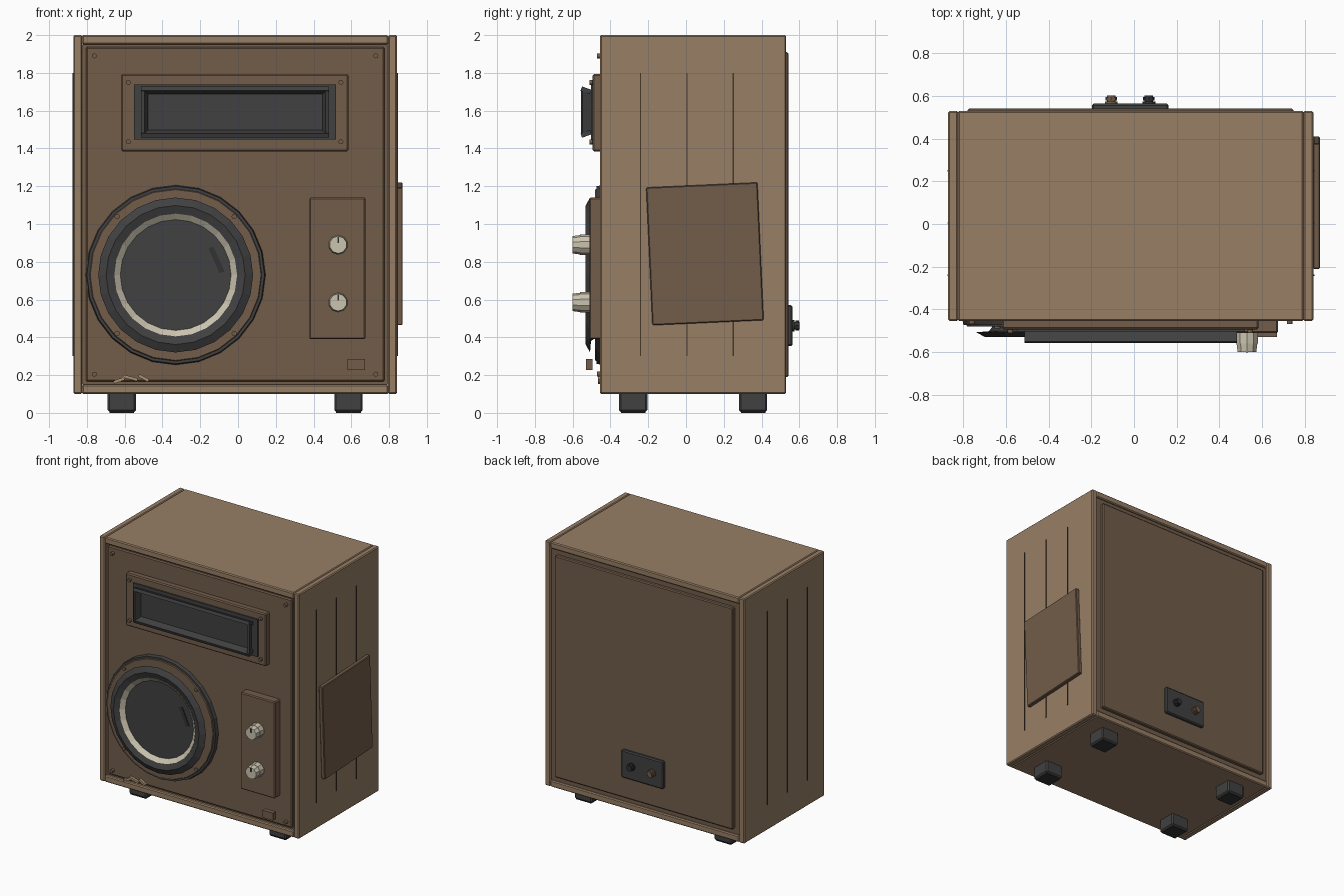
import bpy, bmesh, math
from mathutils import Matrix

if "Cube" in bpy.data.objects:
    bpy.data.objects.remove(bpy.data.objects["Cube"])


def material(name, r, g, b):
    m = bpy.data.materials.new(name)
    m.use_nodes = True
    m.diffuse_color = (r, g, b, 1)
    m.node_tree.nodes["Principled BSDF"].inputs["Base Color"].default_value = (r, g, b, 1)
    return m


WOOD = material("light wood", .31, .21, .13)
BROWN = material("brown panel", .168, .108, .068)
DARK = material("charcoal", .052, .052, .054)
RUBBER = material("black rubber", .032, .032, .034)
CREAM = material("cream", .60, .55, .43)
GROOVE = material("dark groove", .06, .038, .024)
CHIP = material("bare wood chip", .40, .28, .17)


def finish(name, bm, mat):
    bmesh.ops.recalc_face_normals(bm, faces=bm.faces)
    me = bpy.data.meshes.new(name)
    bm.to_mesh(me)
    bm.free()
    ob = bpy.data.objects.new(name, me)
    bpy.context.collection.objects.link(ob)
    me.materials.append(mat)
    return ob


def bevel(ob, width):
    mod = ob.modifiers.new("bevel", "BEVEL")
    mod.width = width
    mod.segments = 1


def box(name, mat, x, y, z, edge=0, rot=None):
    """Box spanning three (low, high) ranges, optionally turned about its centre."""
    bm = bmesh.new()
    bmesh.ops.create_cube(bm, size=1)
    size = [b - a for a, b in (x, y, z)]
    bmesh.ops.scale(bm, vec=size, verts=bm.verts)
    ob = finish(name, bm, mat)
    ob.location = [(a + b) / 2 for a, b in (x, y, z)]
    if rot:
        ob.rotation_euler = rot
    if edge:
        bevel(ob, edge)
    return ob


def peg(name, mat, x, z, r, y0, y1, sides=12, r_front=None):
    """Cylinder lying along y."""
    bm = bmesh.new()
    bmesh.ops.create_cone(bm, cap_ends=True, segments=sides, radius1=r,
                          radius2=r_front or r, depth=abs(y1 - y0),
                          matrix=Matrix.Rotation(math.pi / 2, 4, "X"))
    ob = finish(name, bm, mat)
    ob.location = (x, (y0 + y1) / 2, z)
    return ob


def lathe(name, mat, x, z, profile, sides=24):
    """Closed (radius, y) profile turned around the y axis."""
    bm = bmesh.new()
    rings = []
    for i in range(sides):
        a = math.tau * i / sides
        rings.append([bm.verts.new((r * math.sin(a), y, r * math.cos(a))) for r, y in profile])
    n = len(profile)
    for i in range(sides):
        p, q = rings[i], rings[(i + 1) % sides]
        for j in range(n):
            k = (j + 1) % n
            bm.faces.new((p[j], p[k], q[k], q[j]))
    ob = finish(name, bm, mat)
    ob.location = (x, 0, z)
    return ob


# Cabinet boards
DEPTH = (-.455, .53)
box("left_board", WOOD, (.795, .842), DEPTH, (.1, 2), .007)
box("right_board", WOOD, (-.872, -.825), DEPTH, (.1, 2), .007)
box("top_board", WOOD, (-.826, .796), DEPTH, (1.95, 2), .007)
box("bottom_board", WOOD, (-.826, .796), DEPTH, (.1, .15), .007)
box("cabinet_core", BROWN, (-.826, .796), (-.43, .515), (.15, 1.95))
box("front_baffle", BROWN, (-.806, .776), (-.447, -.42), (.165, 1.938), .008)
box("back_panel", BROWN, (-.78, .748), (.5, .542), (.19, 1.91), .007)

# Feet
for x in (-.615, .585):
    for y in (-.28, .355):
        box("foot", DARK, (x - .075, x + .075), (y - .075, y + .075), (.005, .11), .01)
        box("foot_pad", RUBBER, (x - .065, x + .065), (y - .065, y + .065), (0, .006))

# Side grooves
for side, x in (("left", .842), ("right", -.872)):
    for y in (-.24, .005, .25):
        box(side + "_groove", GROOVE, (x - .004, x + .004), (y - .003, y + .003), (.3, 1.8))

# Crooked patch on the left side
box("side_patch", BROWN, (.84, .872), (-.195, .395), (.477, 1.207), .005,
    (math.radians(2.6), 0, 0))

# Baffle screws
for x in (-.76, .73):
    for z in (.205, 1.89):
        peg("baffle_screw", BROWN, x, z, .013, -.44, -.47)

# Horn tweeter with flared mouth
box("horn_frame", BROWN, (-.62, .585), (-.494, -.44), (1.385, 1.793), .008)
box("horn_plate", DARK, (-.55, .52), (-.504, -.48), (1.447, 1.738))
box("horn_throat", DARK, (-.48, .45), (-.508, -.49), (1.5, 1.68))
tilt = .35
for s, z in ((1, 1.708), (-1, 1.477)):
    box("horn_lip", DARK, (-.513, .483), (-.556, -.503), (z - .012, z + .012), 0, (-s * tilt, 0, 0))
for s, x in ((1, .465), (-1, -.495)):
    box("horn_side", DARK, (x - .01, x + .01), (-.553, -.503), (1.48, 1.705), 0, (0, 0, s * tilt))
for x in (-.58, .545):
    for z in (1.435, 1.75):
        peg("horn_screw", BROWN, x, z, .013, -.49, -.512)

# Woofer
WX, WZ = -.33, .73
peg("woofer_flange", DARK, WX, WZ, .477, -.44, -.474, 24, .47)
lathe("woofer_trim", BROWN, WX, WZ, [(.458, -.47), (.452, -.481), (.34, -.481), (.34, -.47)])
lathe("woofer_surround", DARK, WX, WZ,
      [(.33, -.475), (.35, -.503), (.41, -.508), (.368, -.531), (.322, -.514), (.31, -.475)])
lathe("cone_ring", CREAM, WX, WZ, [(.325, -.518), (.292, -.492), (.292, -.475), (.32, -.475)])
peg("woofer_cone", DARK, WX, WZ, .3, -.47, -.493, 24)
box("cone_dent", RUBBER, (-.128, -.1), (-.5, -.49), (.738, .882), 0, (0, -.42, 0))
for sx in (-1, 1):
    for sz in (-1, 1):
        peg("woofer_screw", BROWN, WX + .31 * sx, WZ + .31 * sz, .014, -.475, -.49)

# Control panel and knobs
box("control_panel", BROWN, (.378, .675), (-.512, -.44), (.39, 1.14), .007)
for z in (.89, .585):
    peg("knob_base", CREAM, .53, z, .054, -.505, -.56, 10)
    peg("knob_cap", CREAM, .53, z, .052, -.555, -.6, 10, .046)
    box("knob_pointer", RUBBER, (.526, .534), (-.602, -.595), (z + .01, z + .042))

# Small tag and chipped lower edge
box("tag", BROWN, (.58, .672), (-.53, -.495), (.228, .286))
for x, z, length, turn in ((-.63, .172, .06, -.35), (-.57, .185, .08, .25), (-.5, .185, .06, .5)):
    box("edge_chip", CHIP, (x - length / 2, x + length / 2), (-.466, -.445),
        (z - .008, z + .008), 0, (0, turn, 0))

# Rear terminals
box("terminal_plate", DARK, (-.197, .162), (.53, .565), (.355, .57), .008)
for x, mat in ((-.107, BROWN), (.07, RUBBER)):
    peg("terminal_collar", mat, x, .462, .03, .56, .575)
    peg("terminal_post", mat, x, .462, .02, .56, .602)
    peg("terminal_cap", mat, x, .462, .027, .58, .597, 8)
